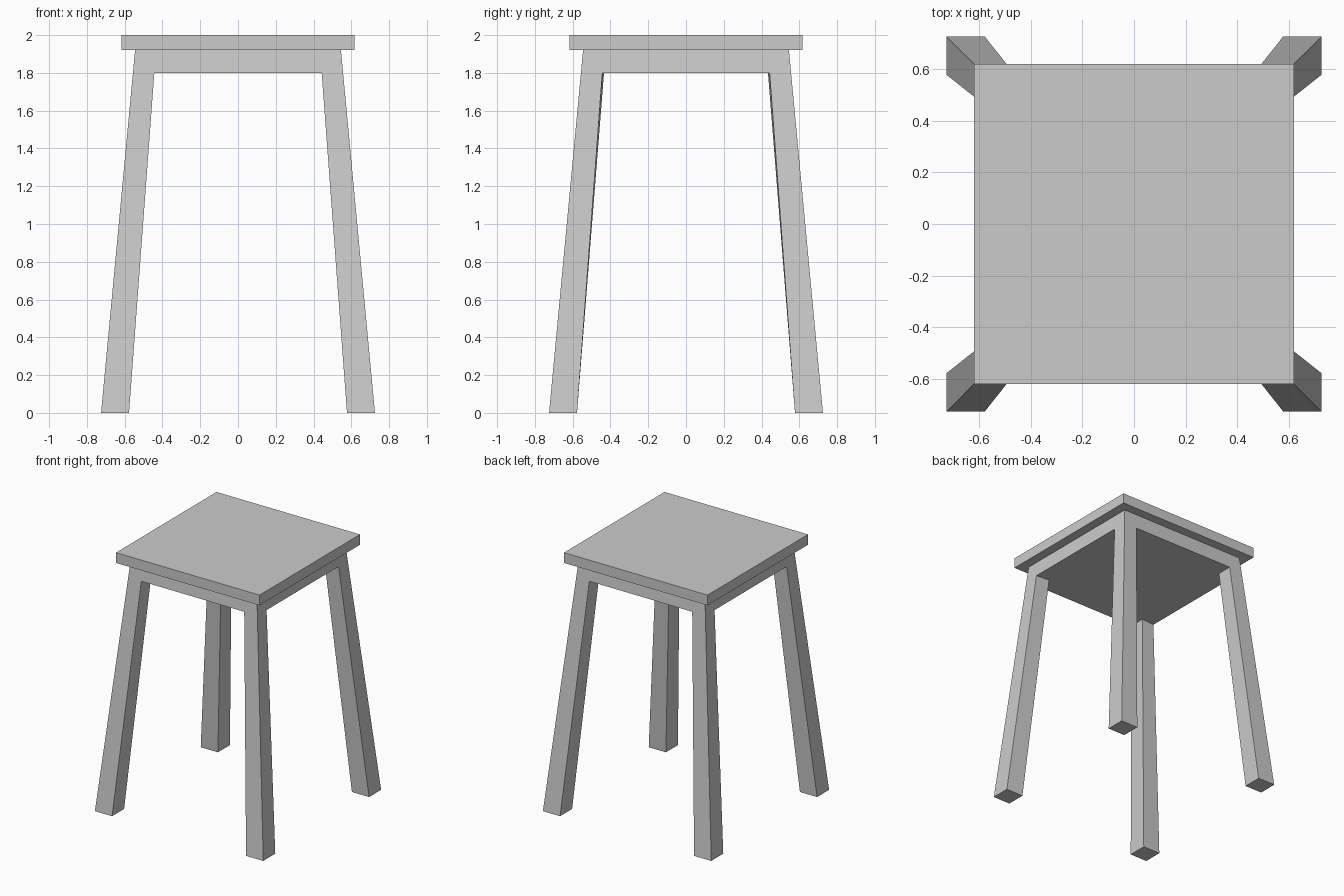
import bpy, bmesh, math

if "Cube" in bpy.data.objects:
    bpy.data.objects.remove(bpy.data.objects["Cube"])

FOOT_OUT, FOOT_IN = 0.725, 0.577
TOP_OUT, TOP_IN, TOP_INNER_Y = 0.545, 0.443, 0.434
APRON_Z, SEAT_Z = 1.8, 1.92
APRON_OUT = FOOT_OUT + (TOP_OUT - FOOT_OUT) * APRON_Z / SEAT_Z


def sign(v):
    return math.copysign(1, v)


def finish(name, bm):
    bmesh.ops.recalc_face_normals(bm, faces=bm.faces)
    mesh = bpy.data.meshes.new(name)
    bm.to_mesh(mesh)
    bm.free()
    obj = bpy.data.objects.new(name, mesh)
    bpy.context.collection.objects.link(obj)
    return obj


# Seat slab
bm = bmesh.new()
bmesh.ops.create_cube(bm, size=1)
for v in bm.verts:
    v.co.x *= 1.236
    v.co.y *= 1.236
    v.co.z = 2.0 if v.co.z > 0 else SEAT_Z
finish("seat", bm)

# Underside of the apron: a 3 x 3 grid whose corner cells become the legs
bm = bmesh.new()
bmesh.ops.create_grid(bm, x_segments=3, y_segments=3, size=1.5)
for v in bm.verts:
    x, y = v.co.x, v.co.y
    outer_x, outer_y = abs(x) > 1, abs(y) > 1
    inner_y = TOP_IN if outer_x else TOP_INNER_Y
    v.co = (sign(x) * (APRON_OUT if outer_x else TOP_IN),
            sign(y) * (APRON_OUT if outer_y else inner_y), APRON_Z)
corners = [f for f in bm.faces
           if all(abs(c) > 0.45 for c in f.calc_center_median().xy)]

# Sloping apron sides and its top
rim = [e for e in bm.edges if e.is_boundary]
new = bmesh.ops.extrude_edge_only(bm, edges=rim)["geom"]
for v in new:
    if isinstance(v, bmesh.types.BMVert):
        v.co.x *= TOP_OUT / APRON_OUT
        v.co.y *= TOP_OUT / APRON_OUT
        v.co.z = SEAT_Z
bmesh.ops.holes_fill(bm, edges=[e for e in bm.edges if e.is_boundary], sides=0)

# Splayed, tapered legs
for face in corners:
    top = list(face.verts)
    foot = []
    for v in top:
        x, y = [sign(c) * (FOOT_OUT if abs(c) > 0.5 else FOOT_IN) for c in v.co.xy]
        foot.append(bm.verts.new((x, y, 0)))
    bm.faces.remove(face)
    for i in range(4):
        j = (i + 1) % 4
        bm.faces.new((top[i], top[j], foot[j], foot[i]))
    bm.faces.new(foot)

# Merge the flat panels so legs and apron run together
bmesh.ops.recalc_face_normals(bm, faces=bm.faces)
bmesh.ops.dissolve_limit(bm, angle_limit=0.003, verts=bm.verts, edges=bm.edges)
finish("legs_and_apron", bm)
